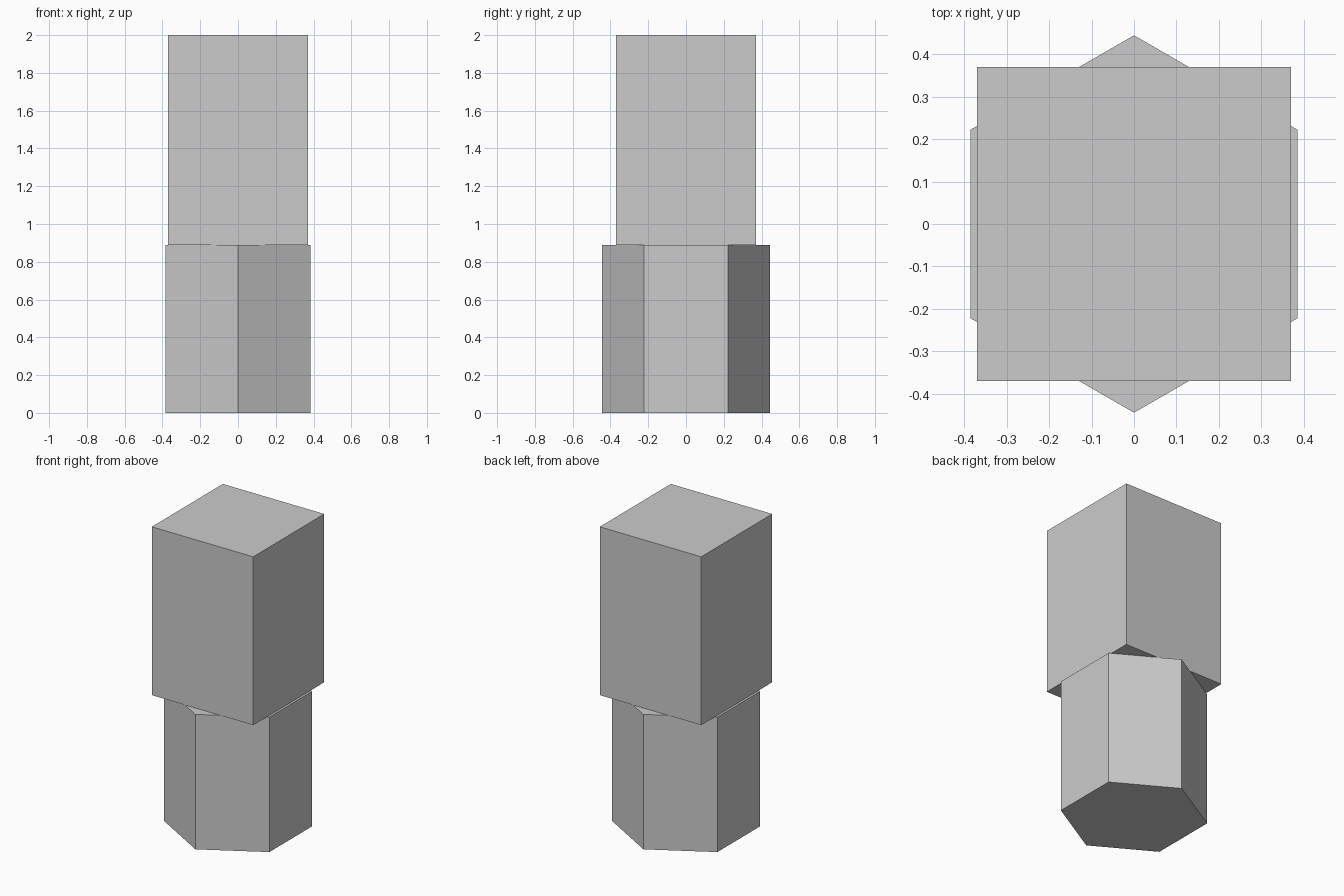
import bpy

cube = bpy.data.objects.get("Cube")
if cube:
    bpy.data.objects.remove(cube, do_unlink=True)

BASE_HEIGHT, TOTAL_HEIGHT = 0.89, 2.0

# Plain grey material
grey = bpy.data.materials.new("light_grey")
grey.use_nodes = True
colour = (0.6, 0.6, 0.6, 1.0)
grey.diffuse_color = colour
grey.node_tree.nodes["Principled BSDF"].inputs["Base Color"].default_value = colour


def finish(name):
    obj = bpy.context.object
    obj.name = name
    obj.data.materials.append(grey)
    bpy.ops.object.transform_apply(location=False, rotation=False, scale=True)


# Hexagonal base, with corners towards the front and back
bpy.ops.mesh.primitive_cylinder_add(vertices=6, radius=0.444, depth=BASE_HEIGHT,
                                    location=(0, 0, BASE_HEIGHT / 2))
finish("hexagonal_base")

# Square block standing on the base
bpy.ops.mesh.primitive_cube_add(size=1, location=(0, 0, (BASE_HEIGHT + TOTAL_HEIGHT) / 2))
bpy.context.object.scale = (0.74, 0.74, TOTAL_HEIGHT - BASE_HEIGHT)
finish("upper_block")
